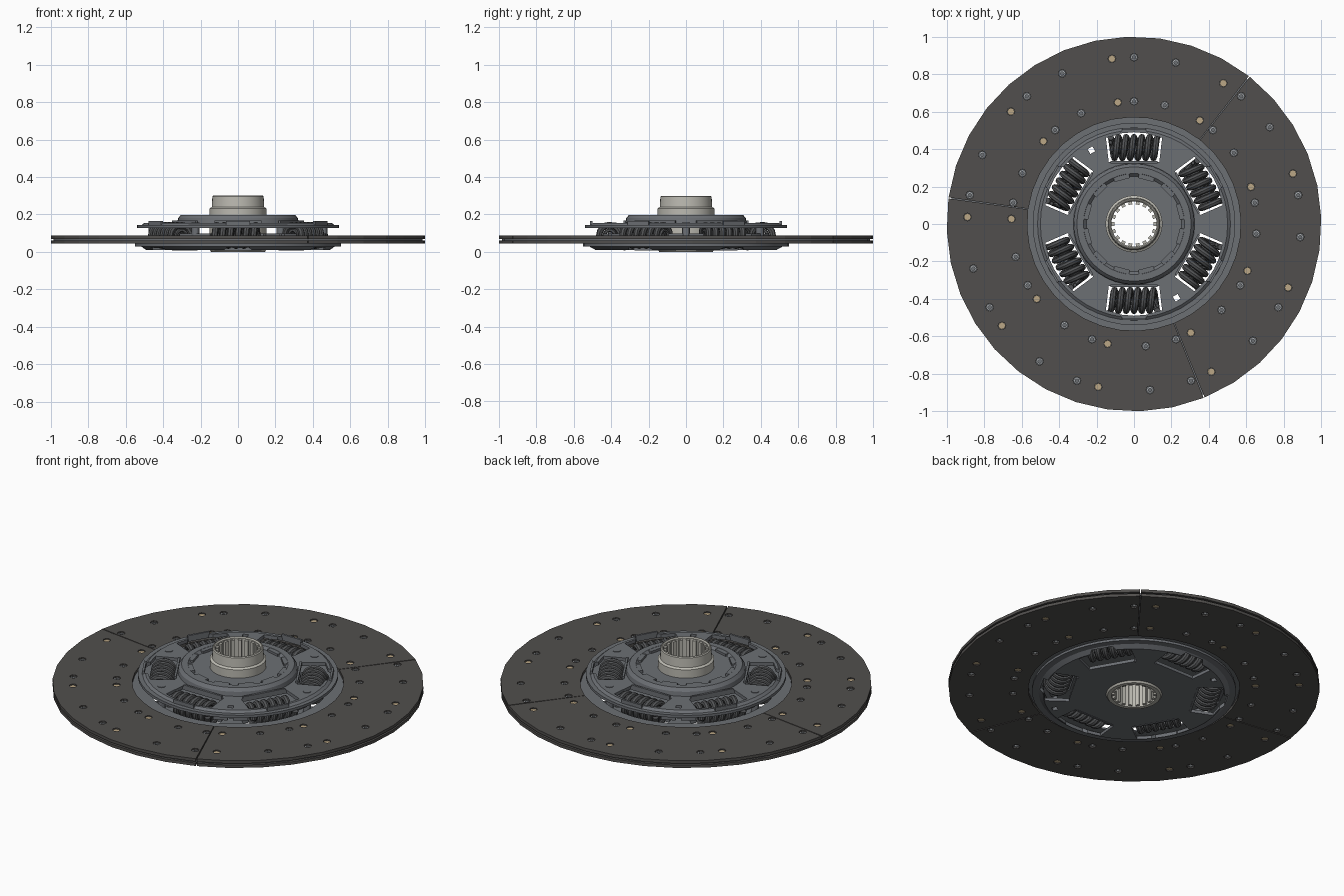
import bpy, bmesh
from math import sin, cos, pi, radians
from mathutils import Matrix, Vector

if "Cube" in bpy.data.objects:
    bpy.data.objects.remove(bpy.data.objects["Cube"])


def material(name, rgb):
    m = bpy.data.materials.new(name)
    m.diffuse_color = (*rgb, 1)
    m.use_nodes = True
    m.node_tree.nodes["Principled BSDF"].inputs["Base Color"].default_value = m.diffuse_color
    return m


FACING = material("facing", (0.082, 0.078, 0.074))
STEEL = material("dark_steel", (0.15, 0.16, 0.175))
SPRING = material("spring_steel", (0.085, 0.088, 0.092))
HUB = material("hub_metal", (0.50, 0.49, 0.44))
ZINC = material("rivet_grey", (0.36, 0.38, 0.40))
BRASS = material("rivet_brass", (0.50, 0.39, 0.24))


def finish(bm, name, mat=None, smooth=True):
    bmesh.ops.recalc_face_normals(bm, faces=bm.faces)
    me = bpy.data.meshes.new(name)
    bm.to_mesh(me)
    bm.free()
    ob = bpy.data.objects.new(name, me)
    bpy.context.collection.objects.link(ob)
    if mat:
        me.materials.append(mat)
    if smooth:
        bpy.ops.object.select_all(action='DESELECT')
        ob.select_set(True)
        bpy.context.view_layer.objects.active = ob
        bpy.ops.object.shade_smooth_by_angle(angle=radians(30))
    return ob


def lathe(bm, profile, seg, a0=0.0, a1=2 * pi, at=(0, 0, 0)):
    """Revolve a closed (radius, z) loop about z, fully or over a sector."""
    full = abs(a1 - a0 - 2 * pi) < 1e-6
    n = seg if full else seg + 1
    rings = []
    for i in range(n):
        a = a0 + (a1 - a0) * i / seg
        rings.append([bm.verts.new((at[0] + r * cos(a), at[1] + r * sin(a), at[2] + z)) for r, z in profile])
    k = len(profile)
    for i in range(seg):
        p, q = rings[i], rings[(i + 1) % n]
        for j in range(k):
            bm.faces.new((p[j], p[(j + 1) % k], q[(j + 1) % k], q[j]))
    if not full:
        bm.faces.new(rings[0])
        bm.faces.new(rings[-1])


def ring(r0, r1, z0, z1):
    return [(r0, z0), (r1, z0), (r1, z1), (r0, z1)]


def box(bm, size, r, z, ang):
    """Box of (radial, tangential, height) centred at radius r."""
    m = Matrix.Rotation(ang, 4, 'Z') @ Matrix.Translation((r, 0, z)) @ Matrix.Diagonal((*size, 1))
    bmesh.ops.create_cube(bm, size=1, matrix=m)


def rod(bm, rad, z0, z1, r, ang, seg=10):
    m = Matrix.Translation((r * cos(ang), r * sin(ang), (z0 + z1) / 2))
    bmesh.ops.create_cone(bm, cap_ends=True, segments=seg, radius1=rad, radius2=rad, depth=z1 - z0, matrix=m)


def prism(bm, outline, z0, z1, ang):
    rot = Matrix.Rotation(ang, 3, 'Z')
    lo = [bm.verts.new(rot @ Vector((x, y, z0))) for x, y in outline]
    hi = [bm.verts.new(rot @ Vector((x, y, z1))) for x, y in outline]
    bm.faces.new(lo[::-1])
    bm.faces.new(hi)
    for i in range(len(lo)):
        j = (i + 1) % len(lo)
        bm.faces.new((lo[i], lo[j], hi[j], hi[i]))


def cut(ob, cutter):
    mod = ob.modifiers.new("cut", 'BOOLEAN')
    mod.operation, mod.solver, mod.object = 'DIFFERENCE', 'EXACT', cutter
    bpy.context.view_layer.objects.active = ob
    bpy.ops.object.modifier_apply(modifier=mod.name)


SIX = [radians(30 + 60 * i) for i in range(6)]
# Rivet layout: nine groups of one brass and two grey, on two circles
GROUPS = [(radians(a + 40 * i), a > 95) for i in range(9) for a in (97.6, 90, 75.5)]
RIVETS = [(r, a, brass) for r in (0.89, 0.655) for a, brass in GROUPS]

# Friction facings: three sectors per side with narrow slits, pierced by rivet holes
bm = bmesh.new()
for r, a, _ in RIVETS:
    rod(bm, 0.021, 0.0, 0.13, r, a, 8)
holes = finish(bm, "rivet_hole_cutter", smooth=False)
for name, z0, z1 in (("upper_facing", 0.07, 0.087), ("lower_facing", 0.044, 0.061)):
    bm = bmesh.new()
    for i in range(3):
        a = radians(52 + 120 * i)
        lathe(bm, ring(0.57, 1.0, z0, z1), 12, a + 0.003, a + 2 * pi / 3 - 0.003)
    cut(finish(bm, name, FACING, False), holes)

# Cushion plate between the facings
bm = bmesh.new()
lathe(bm, ring(0.49, 0.985, 0.061, 0.07), 36)
finish(bm, "cushion_plate", STEEL)

# Rivets: solid brass heads and hollow grey ones, recessed on both sides
solid, hollow = bmesh.new(), bmesh.new()
for r, a, brass in RIVETS:
    if brass:
        rod(solid, 0.0195, 0.05, 0.081, r, a, 8)
    else:
        lathe(hollow, [(0.009, 0.05), (0.019, 0.052), (0.019, 0.079), (0.009, 0.082)], 8, at=(r * cos(a), r * sin(a), 0))
finish(solid, "brass_rivets", BRASS)
finish(hollow, "grey_rivets", ZINC)

# Spring windows and the two small pin holes
WINDOW = [(0.33, -0.135), (0.46, -0.15), (0.48, -0.075), (0.505, -0.06), (0.505, 0.06),
          (0.48, 0.075), (0.46, 0.15), (0.33, 0.135)]
bm = bmesh.new()
for a in SIX:
    prism(bm, WINDOW, -0.05, 0.3, a)
for a in (120, -60):
    box(bm, (0.03, 0.03, 0.4), 0.455, 0.1, radians(a))
windows = finish(bm, "window_cutter", smooth=False)

# Upper cover plate, pressed with an outer flange
bm = bmesh.new()
lathe(bm, [(0.14, 0.135), (0.49, 0.135), (0.505, 0.127), (0.54, 0.127),
           (0.54, 0.143), (0.515, 0.143), (0.50, 0.155), (0.14, 0.155)], 48)
cut(finish(bm, "upper_cover_plate", STEEL), windows)

# Lower retainer plate, rim turned up to the friction disc
bm = bmesh.new()
lathe(bm, [(0.14, 0.01), (0.49, 0.01), (0.515, 0.028), (0.55, 0.03), (0.55, 0.044),
           (0.505, 0.044), (0.485, 0.028), (0.14, 0.028)], 48)
cut(finish(bm, "lower_retainer_plate", STEEL), windows)

# Hub flange sandwiched between the plates
bm = bmesh.new()
lathe(bm, ring(0.14, 0.47, 0.078, 0.098), 48)
cut(finish(bm, "hub_flange", STEEL), windows)

# Bent lips around the windows on both plates
bm = bmesh.new()
for a in SIX:
    for z in (0.158, 0.017):
        box(bm, (0.012, 0.25, 0.018), 0.329, z, a)
    box(bm, (0.012, 0.13, 0.022), 0.507, 0.154, a)
finish(bm, "window_lips", STEEL)

# Stop pins joining the plates
bm = bmesh.new()
for i in range(6):
    if i not in (2, 5):
        rod(bm, 0.022, 0.012, 0.158, 0.455, radians(60 * i), 12)
finish(bm, "stop_pins", STEEL)

# Raised centre housing with its retaining tabs
bm = bmesh.new()
lathe(bm, [(0.145, 0.15), (0.325, 0.15), (0.32, 0.18), (0.305, 0.198), (0.27, 0.198),
           (0.255, 0.183), (0.145, 0.183)], 40)
finish(bm, "centre_housing", STEEL)
bm = bmesh.new()
for i in range(12):
    box(bm, (0.03, 0.085, 0.018), 0.258, 0.188, radians(15 + 30 * i))
finish(bm, "housing_tabs", STEEL)

# Damper springs: an outer and inner coil in every window


def coil(bm, ang, major, wire, turns, half, sides):
    rot = Matrix.Rotation(ang, 3, 'Z')
    steps, prev = turns * 16, None
    for i in range(steps + 1):
        t = 2 * pi * turns * i / steps
        out = Vector((cos(t), 0, sin(t)))
        centre = Vector((0.408, -half + 2 * half * i / steps, 0.088)) + out * major
        cur = []
        for j in range(sides):
            u = 2 * pi * j / sides
            cur.append(bm.verts.new(rot @ (centre + out * wire * cos(u) + Vector((0, wire * sin(u), 0)))))
        if prev:
            for j in range(sides):
                k = (j + 1) % sides
                bm.faces.new((prev[j], prev[k], cur[k], cur[j]))
        else:
            bm.faces.new(cur)
        prev = cur
    bm.faces.new(prev)


outer, inner = bmesh.new(), bmesh.new()
for a in SIX:
    coil(outer, a, 0.056, 0.017, 6, 0.125, 8)
    coil(inner, a, 0.028, 0.01, 8, 0.125, 6)
finish(outer, "outer_damper_springs", SPRING)
finish(inner, "inner_damper_springs", SPRING)

# Splined hub sleeve
bm = bmesh.new()
lathe(bm, [(0.121, 0.0), (0.143, 0.0), (0.152, 0.012), (0.152, 0.232), (0.14, 0.24), (0.137, 0.295),
           (0.132, 0.30), (0.127, 0.30), (0.121, 0.294)], 40)
for i in range(18):
    box(bm, (0.018, 0.02, 0.284), 0.114, 0.147, 2 * pi * i / 18)
finish(bm, "splined_hub", HUB)

for cutter in (holes, windows):
    bpy.data.objects.remove(cutter)
